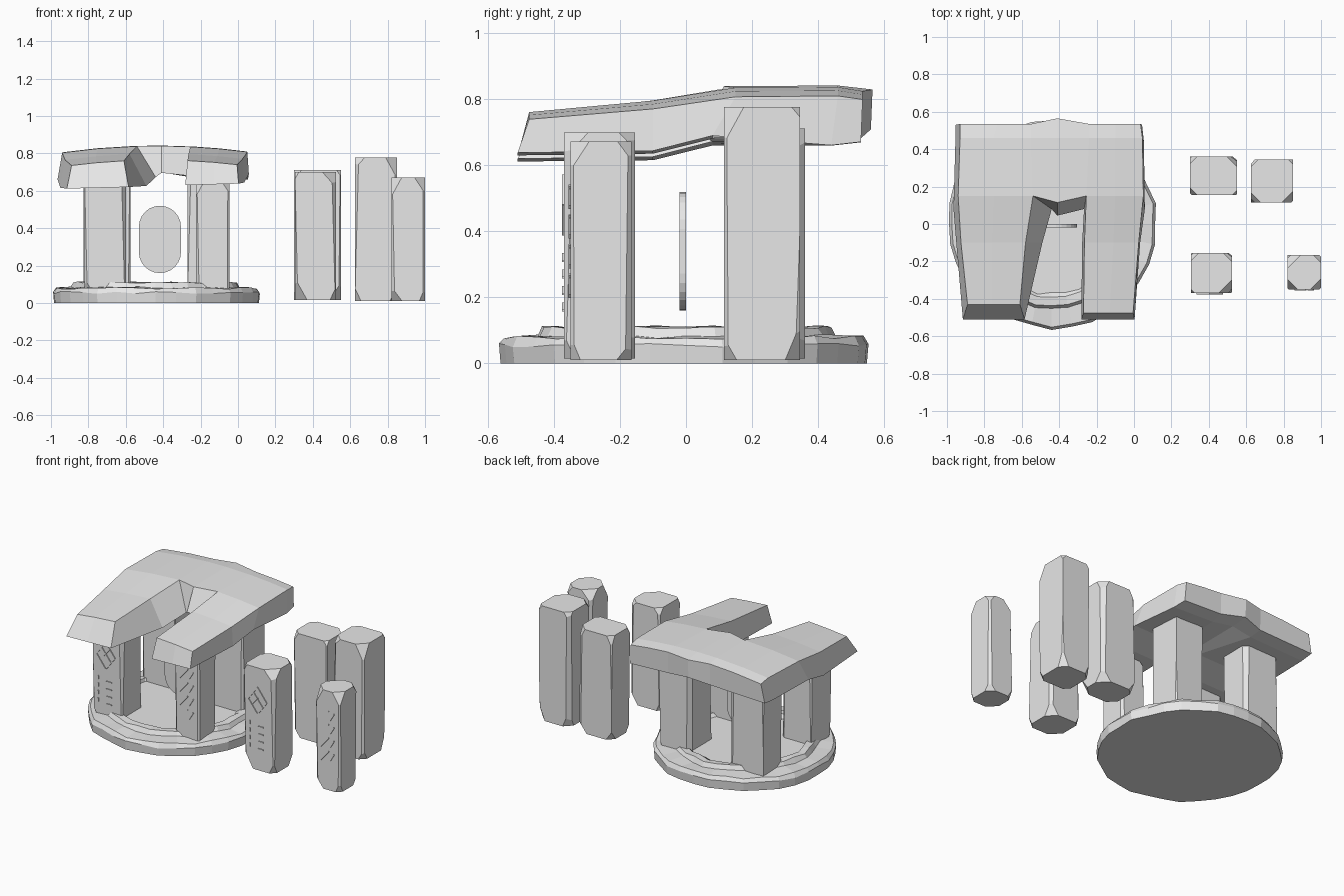
import bpy, bmesh, math, random
from mathutils import Vector

cube = bpy.data.objects.get("Cube")
if cube:
    bpy.data.objects.remove(cube, do_unlink=True)

rng = random.Random(4)

# One plain stone colour
stone = bpy.data.materials.new("grey_stone")
stone.use_nodes = True
GREY = (0.8, 0.8, 0.8, 1)
stone.diffuse_color = GREY
stone.node_tree.nodes["Principled BSDF"].inputs["Base Color"].default_value = GREY


def link(name, mesh, dx=0):
    ob = bpy.data.objects.new(name, mesh)
    ob.location.x = dx
    bpy.context.collection.objects.link(ob)
    return ob


def finish(name, bm):
    bmesh.ops.recalc_face_normals(bm, faces=bm.faces[:])
    mesh = bpy.data.meshes.new(name)
    bm.to_mesh(mesh)
    bm.free()
    mesh.materials.append(stone)
    return mesh


def box(bm, lo, hi):
    verts = bmesh.ops.create_cube(bm, size=1)["verts"]
    lo, hi = Vector(lo), Vector(hi)
    for v in verts:
        v.co = (lo + hi) / 2 + v.co * (hi - lo)
    return verts


# Rough pillar: a box whose edges and corners are sliced off
def slice_off(bm, normal, depth):
    n = Vector(normal).normalized()
    reach = max(v.co.dot(n) for v in bm.verts)
    bmesh.ops.bisect_plane(bm, geom=bm.verts[:] + bm.edges[:] + bm.faces[:],
                           plane_co=n * (reach - depth), plane_no=n, clear_outer=True)
    bmesh.ops.holes_fill(bm, edges=[e for e in bm.edges if e.is_boundary])


def pillar(name, lo, hi):
    bm = bmesh.new()
    box(bm, lo, hi)
    for sx in (-1, 1):
        for sy in (-1, 1):
            slice_off(bm, (sx, sy * rng.uniform(0.7, 1.3), rng.uniform(-0.03, 0.03)),
                      rng.uniform(0.006, 0.02))
            slice_off(bm, (sx, sy, rng.uniform(0.5, 1)), rng.uniform(0.012, 0.035))
            slice_off(bm, (sx, sy, -rng.uniform(0.4, 0.8)), rng.uniform(0.012, 0.035))
    return finish(name, bm)


# Thin raised carving strokes on a pillar front
def carving(name, strokes, front):
    bm = bmesh.new()
    for x0, z0, x1, z1 in strokes:
        a, b = Vector((x0, front, z0)), Vector((x1, front, z1))
        d = b - a
        side = Vector((-d.z, 0, d.x)).normalized() * 0.003
        out = Vector((0, -0.006, 0))
        ends = [a - side, b - side, b + side, a + side]
        back = [bm.verts.new(p) for p in ends]
        tip = [bm.verts.new(p + out) for p in ends]
        bm.faces.new(tip)
        bm.faces.new(back[::-1])
        for i in range(4):
            j = (i + 1) % 4
            bm.faces.new((back[i], back[j], tip[j], tip[i]))
    return finish(name, bm)


# Pillars: each stands under the roof and again, free, beside it
pillars = {
    "front_right_pillar": ((0.305, -0.37, 0.015), (0.525, -0.155, 0.70), -1.125),
    "front_left_pillar": ((0.82, -0.35, 0.01), (1.0, -0.165, 0.672), -1.045),
    "back_right_pillar": ((0.30, 0.155, 0.015), (0.55, 0.36, 0.712), -1.125),
    "back_left_pillar": ((0.625, 0.115, 0.01), (0.85, 0.345, 0.777), -0.895),
}
for name, (lo, hi, dx) in pillars.items():
    mesh = pillar(name, lo, hi)
    link("free_" + name, mesh)
    link(name, mesh, dx)

# Diamond and dashes on one front pillar, slashes on the other
cx, cz = 0.405, 0.48
ring = [(cx - 0.068, cz), (cx, cz + 0.09), (cx + 0.068, cz), (cx, cz - 0.09)]
diamond = [ring[i] + ring[(i + 1) % 4] for i in range(4)]
diamond += [(cx - 0.03, cz + 0.05, cx + 0.04, cz - 0.04),
            (cx - 0.04, cz - 0.03, cx + 0.03, cz + 0.05)]
for i in range(4):
    z = 0.16 + i * 0.05
    diamond += [(0.35, z, 0.35, z + 0.025), (0.41, z, 0.45, z)]
slashes = []
for i in range(4):
    z = 0.2 + i * 0.09
    slashes += [(0.86, z, 0.92, z + 0.07), (0.93, z + 0.01, 0.96, z + 0.06)]
for name, strokes, front, dx in (("diamond_carving", diamond, -0.37, -1.125),
                                 ("slash_carving", slashes, -0.35, -1.045)):
    mesh = carving(name, strokes, front)
    link("free_" + name, mesh)
    link(name, mesh, dx)

# Round base with a low raised ring, edges slightly uneven
SIDES = 32
profile = [(0.555, 0.0), (0.56, 0.055), (0.545, 0.08), (0.45, 0.083),
           (0.435, 0.11), (0.39, 0.108), (0.375, 0.09)]
bm = bmesh.new()
wobble = [rng.uniform(-0.012, 0.008) for _ in range(SIDES)]
rings = []
for k, (r, z) in enumerate(profile):
    loop = []
    for i in range(SIDES):
        t = math.tau * i / SIDES
        rr = r + wobble[(i + 5 * (k // 3)) % SIDES]
        lift = rng.uniform(-0.006, 0.006) if 0 < k < 6 else 0
        loop.append(bm.verts.new((-0.44 + rr * math.cos(t), rr * math.sin(t), z + lift)))
    rings.append(loop)
for low, high in zip(rings, rings[1:]):
    for i in range(SIDES):
        j = (i + 1) % SIDES
        bm.faces.new((low[i], low[j], high[j], high[i]))
bm.faces.new(rings[0][::-1])
bm.faces.new(rings[-1])
link("round_base", finish("round_base", bm))

# Roof slab: rows from front to back, with a notch open to the front
# Each row: top y, bottom y, top z, bottom z, widening of the notch's left slope, column xs
rows = [
    (-0.43, -0.51, 0.765, 0.61, 0.025, (-0.89, -0.76, -0.61, -0.41, -0.27, -0.13, -0.005)),
    (-0.10, -0.10, 0.80, 0.615, 0.09, (-0.925, -0.76, -0.58, -0.41, -0.265, -0.11, 0.025)),
    (0.15, 0.08, 0.84, 0.66, 0.10, (-0.94, -0.75, -0.54, -0.41, -0.255, -0.10, 0.05)),
    (0.46, 0.44, 0.842, 0.68, 0, (-0.93, -0.75, -0.55, -0.41, -0.24, -0.10, 0.045)),
    (0.535, 0.53, 0.83, 0.69, 0, (-0.93, -0.73, -0.55, -0.41, -0.24, -0.10, 0.035)),
]
bm = bmesh.new()
top, bottom = {}, {}
for r, (yt, yb, zt, zb, slope, xs) in enumerate(rows):
    for c, x in enumerate(xs):
        off = abs(x + 0.43) / 0.5
        mid = 1 if c == 3 else 0
        y_mid = mid * (-0.035 if r == 2 else 0.03 if r == 4 else 0)
        # the right-hand arm ends in a steeper front
        y_arm = -0.045 if r == 0 and c > 3 else 0
        top[r, c] = bm.verts.new((x, yt + y_mid + y_arm, zt - 0.035 * off * off))
        shift = {0: -0.025, 2: slope, 4: -0.012, 6: 0.008}.get(c, 0)
        if r == 4 and c in (2, 4):
            shift = 0
        zlow = zb + (0.03 * (x + 0.95) if r < 3 else -0.02 * off)
        bottom[r, c] = bm.verts.new((x + shift, yb + y_mid, zlow + 0.02 * mid))
directed = set()
for r in range(len(rows) - 1):
    for c in range(6):
        if r < 2 and c in (2, 3):
            continue
        keys = [(r, c), (r, c + 1), (r + 1, c + 1), (r + 1, c)]
        bm.faces.new([top[k] for k in keys])
        bm.faces.new([bottom[k] for k in reversed(keys)])
        directed.update(zip(keys, keys[1:] + keys[:1]))
for a, b in sorted(directed):
    if (b, a) not in directed:
        bm.faces.new((top[b], top[a], bottom[a], bottom[b]))
bmesh.ops.delete(bm, geom=[v for v in bm.verts if not v.link_faces], context="VERTS")
link("roof_slab", finish("roof_slab", bm))

# Upright capsule-shaped panel hanging in the middle
bm = bmesh.new()
R, HALF = 0.1125, 0.0675
outline = []
for end in (0, 1):
    for i in range(13):
        t = math.pi * (end + i / 12)
        outline.append((-0.4175 + R * math.cos(t), 0.34 + (HALF if end == 0 else -HALF) + R * math.sin(t)))
front = [bm.verts.new((x, -0.02, z)) for x, z in outline]
back = [bm.verts.new((x, 0.0, z)) for x, z in outline]
bm.faces.new(front)
bm.faces.new(back[::-1])
for i in range(len(front)):
    j = (i + 1) % len(front)
    bm.faces.new((front[i], back[i], back[j], front[j]))
link("centre_panel", finish("centre_panel", bm))
